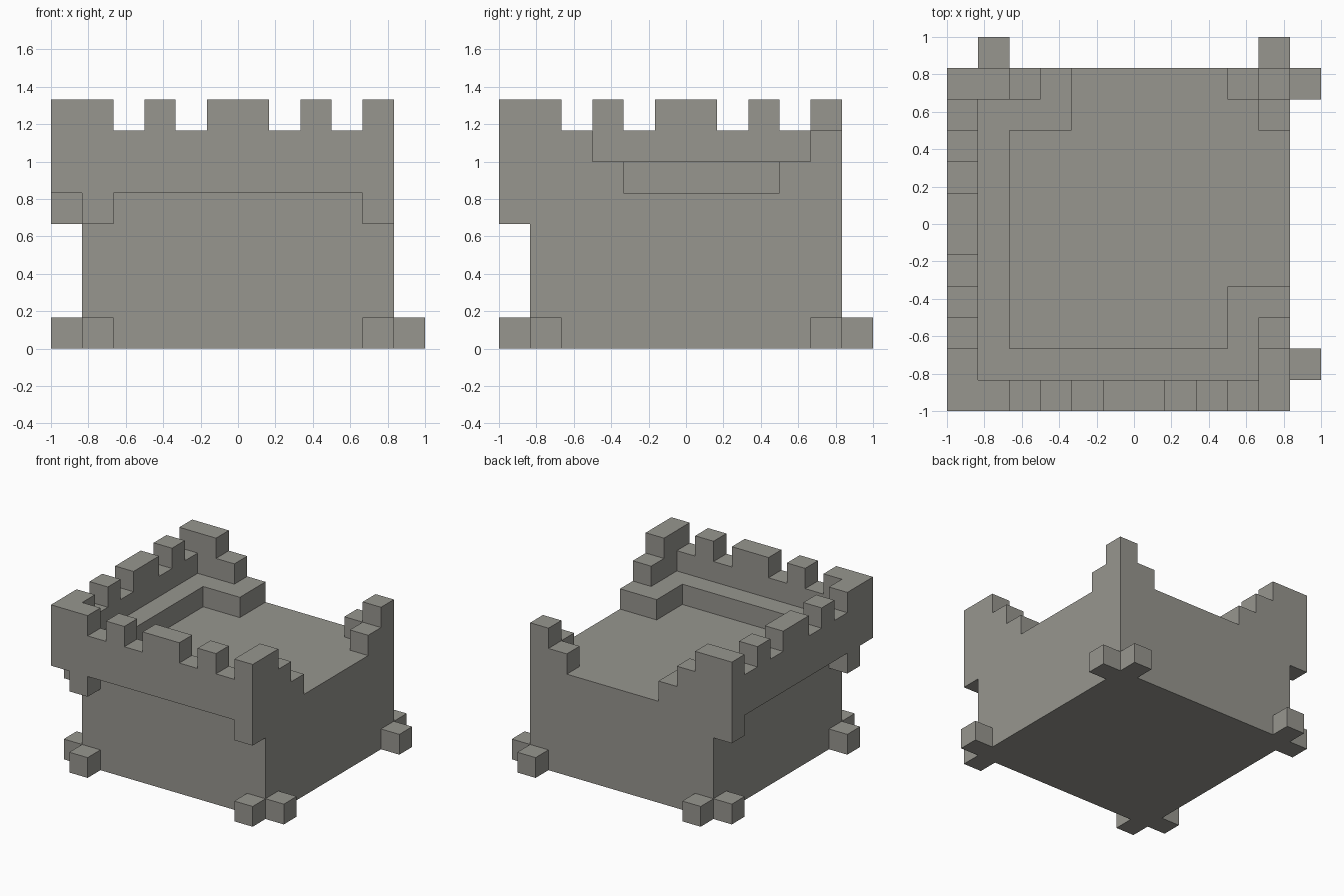
import bpy
import bmesh
from itertools import product
from mathutils import Vector

if "Cube" in bpy.data.objects:
    bpy.data.objects.remove(bpy.data.objects["Cube"])

U = 1 / 6  # block size: everything sits on this grid

stone = bpy.data.materials.new("grey stone")
stone.diffuse_color = (0.31, 0.305, 0.275, 1)
stone.use_nodes = True
stone.node_tree.nodes["Principled BSDF"].inputs["Base Color"].default_value = stone.diffuse_color


def cells(boxes, diagonal=True):
    """Grid cells filled by boxes (x0, x1, y0, y1, z0, z1), mirrored across the x = y diagonal."""
    out = set()
    for x0, x1, y0, y1, z0, z1 in boxes:
        for x, y, z in product(range(x0, x1), range(y0, y1), range(z0, z1)):
            out.add((x, y, z))
            if diagonal:
                out.add((y, x, z))
    return out


parts = {
    # solid square body, its top is the roof floor
    "tower_body": cells([(-5, 5, -5, 5, 0, 5)]),
    # two foot blocks at each corner
    "foot_blocks": cells([(a, a + 1, b, b + 1, 0, 1) for a in (-6, 5) for b in (-5, 4)]),
    # overhanging wall on the front and left
    "parapet_wall": cells([(-6, 5, -6, -5, 5, 7)]),
    # supports under the overhang
    "corbels": cells([(a, a + 1, -6, -5, 4, 5) for a in (-5, 4)]),
    # inner ledge along the parapet, turning at both ends
    "inner_ledge": cells([(-5, 5, -5, -4, 5, 6), (3, 5, -4, -2, 5, 6)]),
    # stepped stub at each end of the parapet
    "parapet_ends": cells([(4, 5, -5, -3, 6, 7)]),
    # battlements
    "merlons": cells([(a, b, -6, -5, 7, 8) for a, b in ((-6, -4), (-3, -2), (-1, 1), (2, 3))]
                     + [(4, 5, -6, -4, 7, 8)]),
    # remains of the back right corner
    "ruined_corner": cells([(4, 5, 3, 5, 5, 6), (4, 5, 4, 5, 6, 7)]),
}
solid = set().union(*parts.values())


def build(name, filled):
    """Skin a part with only the faces that are exposed on the whole model."""
    bm = bmesh.new()
    for cell in filled:
        for axis, side in product(range(3), (0, 1)):
            near = list(cell)
            near[axis] += 2 * side - 1
            if tuple(near) in solid:
                continue
            a, b = (axis + 1) % 3, (axis + 2) % 3
            ring = []
            for da, db in ((0, 0), (1, 0), (1, 1), (0, 1)):
                p = Vector(cell)
                p[axis] += side
                p[a] += da
                p[b] += db
                ring.append(bm.verts.new(p * U))
            bm.faces.new(ring if side else ring[::-1])
    bmesh.ops.remove_doubles(bm, verts=bm.verts, dist=1e-4)
    bmesh.ops.dissolve_limit(bm, angle_limit=0.01, verts=bm.verts, edges=bm.edges)
    mesh = bpy.data.meshes.new(name)
    bm.to_mesh(mesh)
    bm.free()
    mesh.materials.append(stone)
    bpy.context.collection.objects.link(bpy.data.objects.new(name, mesh))


for part_name, filled in parts.items():
    build(part_name, filled)
